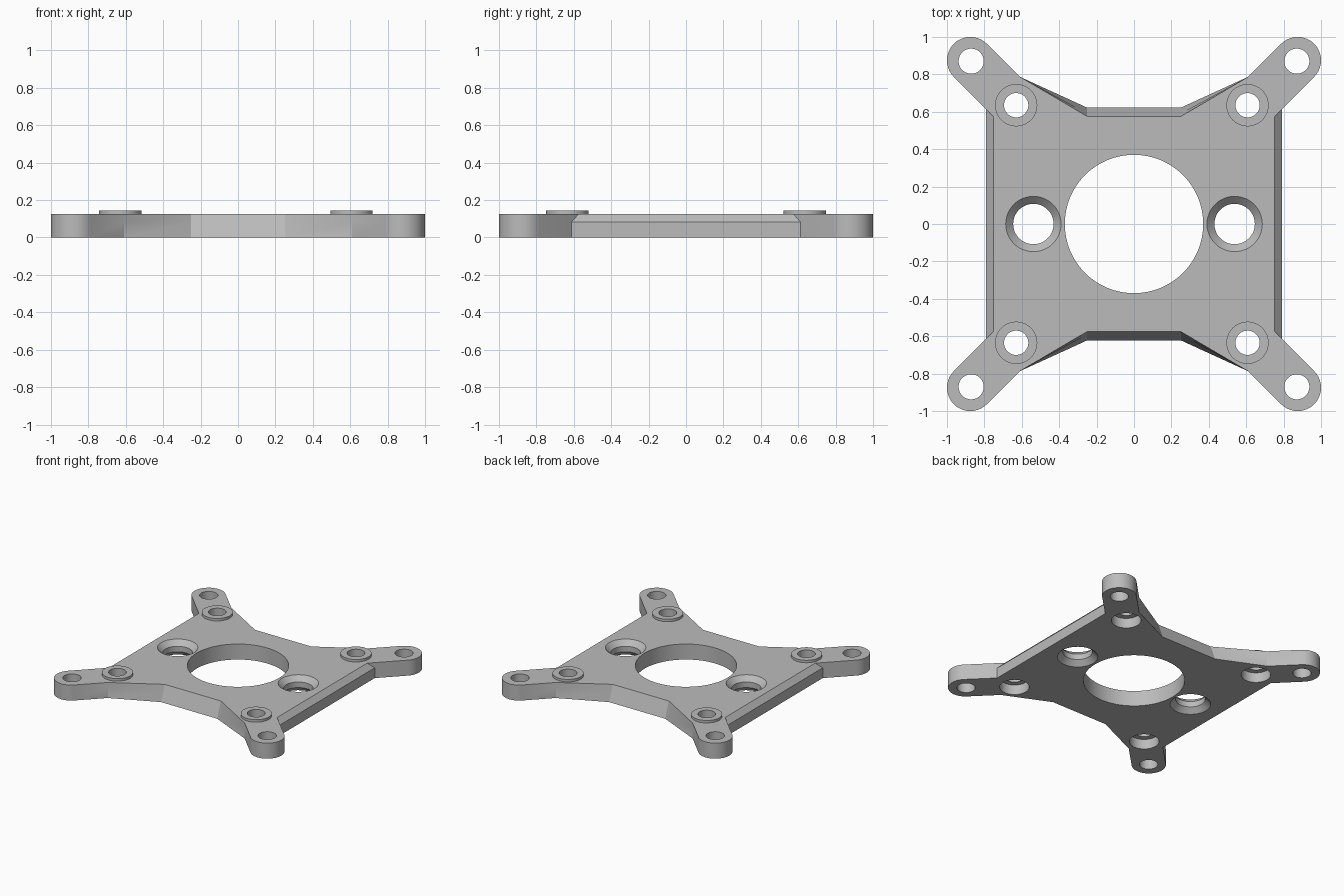
import bpy, bmesh, math

cube = bpy.data.objects.get("Cube")
if cube:
    bpy.data.objects.remove(cube, do_unlink=True)

THICK = 0.125
ARM = 0.875        # arm end centre on both axes
ARM_R = 0.125      # arm half width
DIAG = ARM_R * math.sqrt(2)

grey = bpy.data.materials.new("light grey")
grey.use_nodes = True
grey.diffuse_color = (0.5, 0.5, 0.5, 1)
grey.node_tree.nodes["Principled BSDF"].inputs["Base Color"].default_value = (0.5, 0.5, 0.5, 1)


def make_object(name, bm):
    bmesh.ops.recalc_face_normals(bm, faces=bm.faces)
    mesh = bpy.data.meshes.new(name)
    bm.to_mesh(mesh)
    bm.free()
    mesh.materials.append(grey)
    obj = bpy.data.objects.new(name, mesh)
    bpy.context.collection.objects.link(obj)
    return obj


def loft(bm, rings):
    """Closed solid through rings of equal length."""
    rows = [[bm.verts.new(p) for p in ring] for ring in rings]
    n = len(rows[0])
    for low, high in zip(rows, rows[1:]):
        for i in range(n):
            j = (i + 1) % n
            bm.faces.new((low[i], low[j], high[j], high[i]))
    bm.faces.new(rows[0][::-1])
    bm.faces.new(rows[-1])


def turned(bm, x, y, profile, sides=48):
    """Solid of revolution from (radius, height) pairs."""
    angles = [2 * math.pi * i / sides for i in range(sides)]
    loft(bm, [[(x + r * math.cos(a), y + r * math.sin(a), z) for a in angles]
              for r, z in profile])


def outline(z, x_edge, y_edge):
    """Plate outline at one height: one quarter mirrored to four."""
    quarter = [(x_edge, x_edge - DIAG)]
    for i in range(21):
        a = math.radians(-45 + 9 * i)
        quarter.append((ARM + ARM_R * math.cos(a), ARM + ARM_R * math.sin(a)))
    quarter += [(0.61, 0.61 + DIAG), (0.25, y_edge)]
    half = quarter + [(-x, y) for x, y in quarter[::-1]]
    return [(x, y, z) for x, y in half + [(-x, -y) for x, y in half]]


def boolean(target, tool, operation):
    mod = target.modifiers.new(operation.lower(), "BOOLEAN")
    mod.operation = operation
    mod.solver = "EXACT"
    mod.object = tool
    bpy.context.view_layer.objects.active = target
    bpy.ops.object.modifier_apply(modifier=mod.name)
    bpy.data.objects.remove(tool, do_unlink=True)


# Plate with four diagonal arms, chamfered sides and sloped ends
bm = bmesh.new()
loft(bm, [outline(0, 0.79, 0.622), outline(0.083, 0.79, 0.591),
          outline(THICK, 0.75, 0.575)])
plate = make_object("mounting_plate", bm)

# Raised bosses at the arm roots
boss_spots = [(x, y) for x in (-0.63, 0.607) for y in (-0.635, 0.635)]
bm = bmesh.new()
for x, y in boss_spots:
    turned(bm, x, y, [(0.113, 0.1), (0.113, 0.145)])
boolean(plate, make_object("bosses", bm), "UNION")

# Holes: centre opening, countersunk pair, counterbored bosses, arm ends
bm = bmesh.new()
turned(bm, 0, 0, [(0.37, -0.1), (0.37, 0.3)], 96)
for x in (-0.538, 0.538):
    turned(bm, x, 0, [(0.148, -0.1), (0.148, 0), (0.108, 0.04), (0.108, 0.085),
                      (0.148, THICK), (0.148, 0.3)])
for x, y in boss_spots:
    turned(bm, x, y, [(0.108, -0.1), (0.108, 0.08), (0.065, 0.08), (0.065, 0.3)])
for x in (-ARM, ARM):
    for y in (-ARM, ARM):
        turned(bm, x * 0.995, y * 0.995, [(0.067, -0.1), (0.067, 0.3)])
boolean(plate, make_object("hole_cutter", bm), "DIFFERENCE")

# Smooth round walls, crisp edges
bpy.ops.object.select_all(action="DESELECT")
plate.select_set(True)
bpy.context.view_layer.objects.active = plate
bpy.ops.object.shade_smooth_by_angle(angle=math.radians(20))
